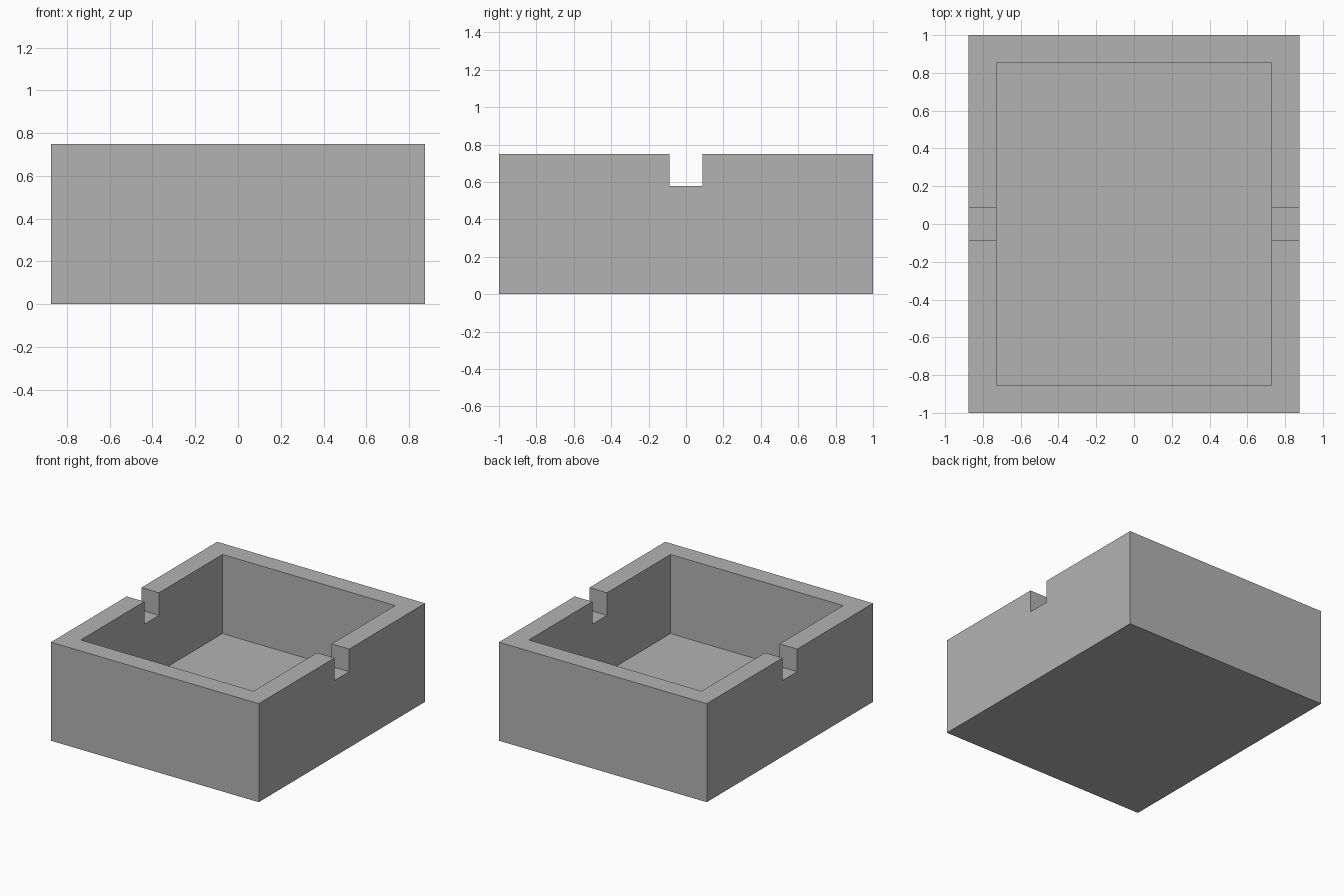
import bpy
from mathutils import Vector

if "Cube" in bpy.data.objects:
    bpy.data.objects.remove(bpy.data.objects["Cube"], do_unlink=True)

WIDTH, LENGTH, HEIGHT = 1.75, 2.0, 0.75
WALL = 0.148
NOTCH_WIDTH, NOTCH_FLOOR = 0.176, 0.578
ABOVE = HEIGHT + 0.2  # cutters reach past the rim


def box(name, width, length, bottom, top):
    """Box centred on x and y, spanning bottom to top."""
    bpy.ops.mesh.primitive_cube_add(size=1, location=(0, 0, 0))
    obj = bpy.context.object
    obj.name = name
    for v in obj.data.vertices:
        v.co = Vector((v.co.x * width, v.co.y * length,
                       top if v.co.z > 0 else bottom))
    return obj


def cut(target, cutter):
    """Subtract the cutter, then discard it."""
    cutter.hide_render = True
    mod = target.modifiers.new(cutter.name, 'BOOLEAN')
    mod.operation = 'DIFFERENCE'
    mod.solver = 'EXACT'
    mod.object = cutter
    bpy.context.view_layer.objects.active = target
    bpy.ops.object.modifier_apply(modifier=mod.name)
    bpy.data.objects.remove(cutter, do_unlink=True)


# Open tray body
tray = box("tray_body", WIDTH, LENGTH, 0, HEIGHT)

# Cavity
cut(tray, box("cavity_cutter", WIDTH - 2 * WALL, LENGTH - 2 * WALL, WALL, ABOVE))

# Rest notches through the left and right rims
cut(tray, box("notch_cutter", WIDTH + 0.4, NOTCH_WIDTH, NOTCH_FLOOR, ABOVE))

# Plain grey finish
grey = bpy.data.materials.new("plain_grey")
grey.use_nodes = True
colour = (0.45, 0.45, 0.45, 1)
grey.diffuse_color = colour
grey.node_tree.nodes["Principled BSDF"].inputs["Base Color"].default_value = colour
tray.data.materials.clear()
tray.data.materials.append(grey)
for face in tray.data.polygons:
    face.material_index = 0
    face.use_smooth = False
